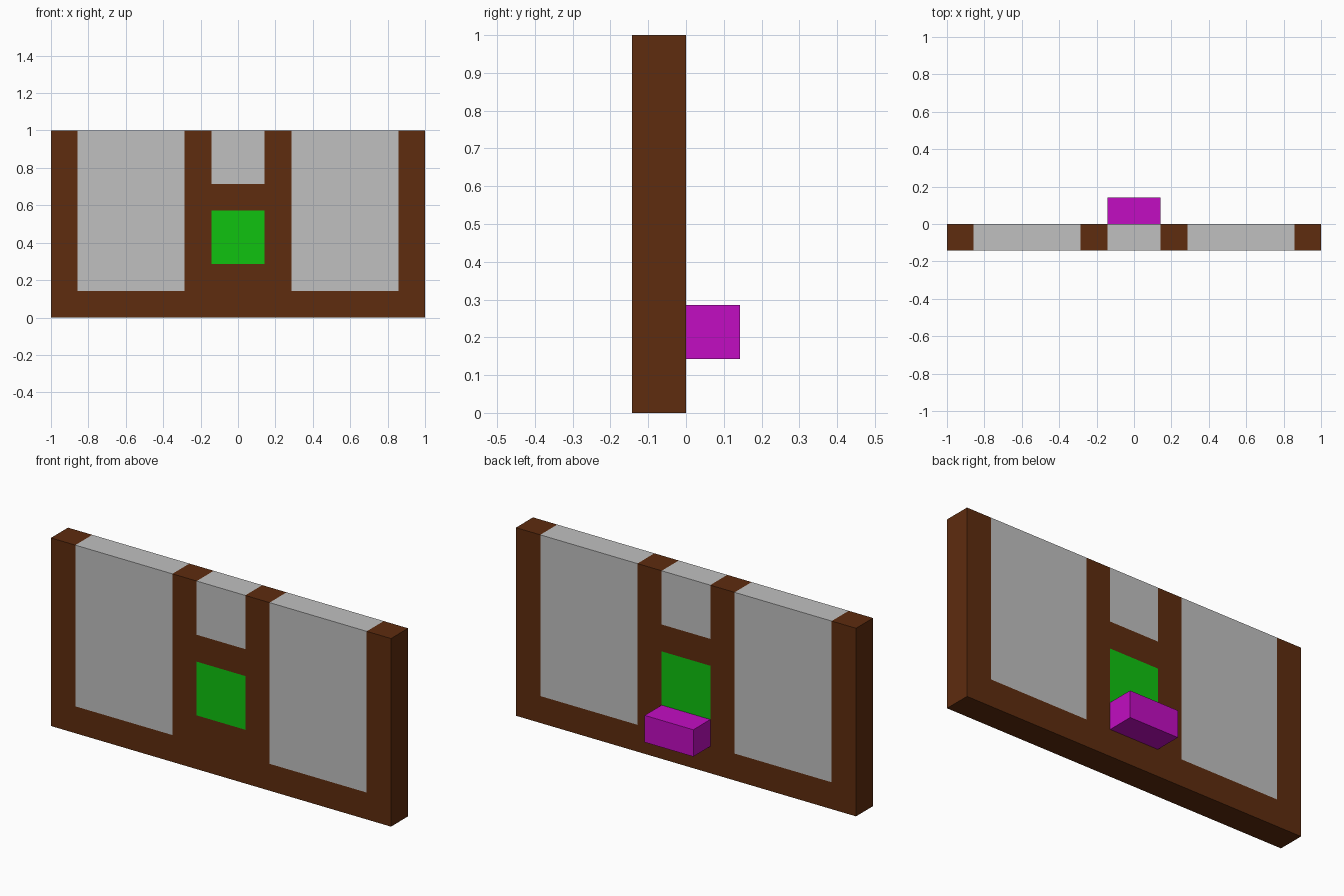
import bpy, bmesh
from mathutils import Matrix

cube = bpy.data.objects.get("Cube")
if cube:
    bpy.data.objects.remove(cube, do_unlink=True)

U = 1 / 7  # module: every size is a multiple of this


def material(name, color):
    mat = bpy.data.materials.new(name)
    mat.use_nodes = True
    mat.diffuse_color = (*color, 1)
    mat.node_tree.nodes["Principled BSDF"].inputs["Base Color"].default_value = (*color, 1)
    return mat


BROWN = material("brown", (0.112, 0.025, 0.0045))
GREY = material("light grey", (0.527, 0.527, 0.527))
GREEN = material("green", (0.005, 0.54, 0.005))
MAGENTA = material("magenta", (0.54, 0.004, 0.54))


def box(bm, lo, hi):
    size = [b - a for a, b in zip(lo, hi)]
    mid = [(a + b) / 2 for a, b in zip(lo, hi)]
    bmesh.ops.create_cube(bm, size=1, matrix=Matrix.Translation(mid) @ Matrix.Diagonal((*size, 1)))


def finish(bm, name, mats):
    mesh = bpy.data.meshes.new(name)
    bm.to_mesh(mesh)
    bm.free()
    for m in mats:
        mesh.materials.append(m)
    obj = bpy.data.objects.new(name, mesh)
    bpy.context.collection.objects.link(obj)
    return obj


# Wall slab, cut along the panel borders
bm = bmesh.new()
box(bm, (-1, -U, 0), (1, 0, 1))
cuts = [((s * k * U, 0, 0), (1, 0, 0)) for k in (1, 2, 6) for s in (-1, 1)]
cuts += [((0, 0, k * U), (0, 0, 1)) for k in (1, 2, 4, 5)]
for co, no in cuts:
    bmesh.ops.bisect_plane(bm, geom=bm.verts[:] + bm.edges[:] + bm.faces[:],
                           plane_co=co, plane_no=no)

# Colour each cell: brown frame, grey panes, green centre square
for f in bm.faces:
    c = f.calc_center_median()
    x, z = abs(c.x) / U, c.z / U
    if (2 < x < 6 and z > 1) or (x < 1 and z > 5):
        f.material_index = 1
    elif x < 1 and 2 < z < 4:
        f.material_index = 2
finish(bm, "wall", [BROWN, GREY, GREEN])

# Block standing out from the back of the wall
bm = bmesh.new()
box(bm, (-U, 0, U), (U, U, 2 * U))
finish(bm, "back_block", [MAGENTA])
